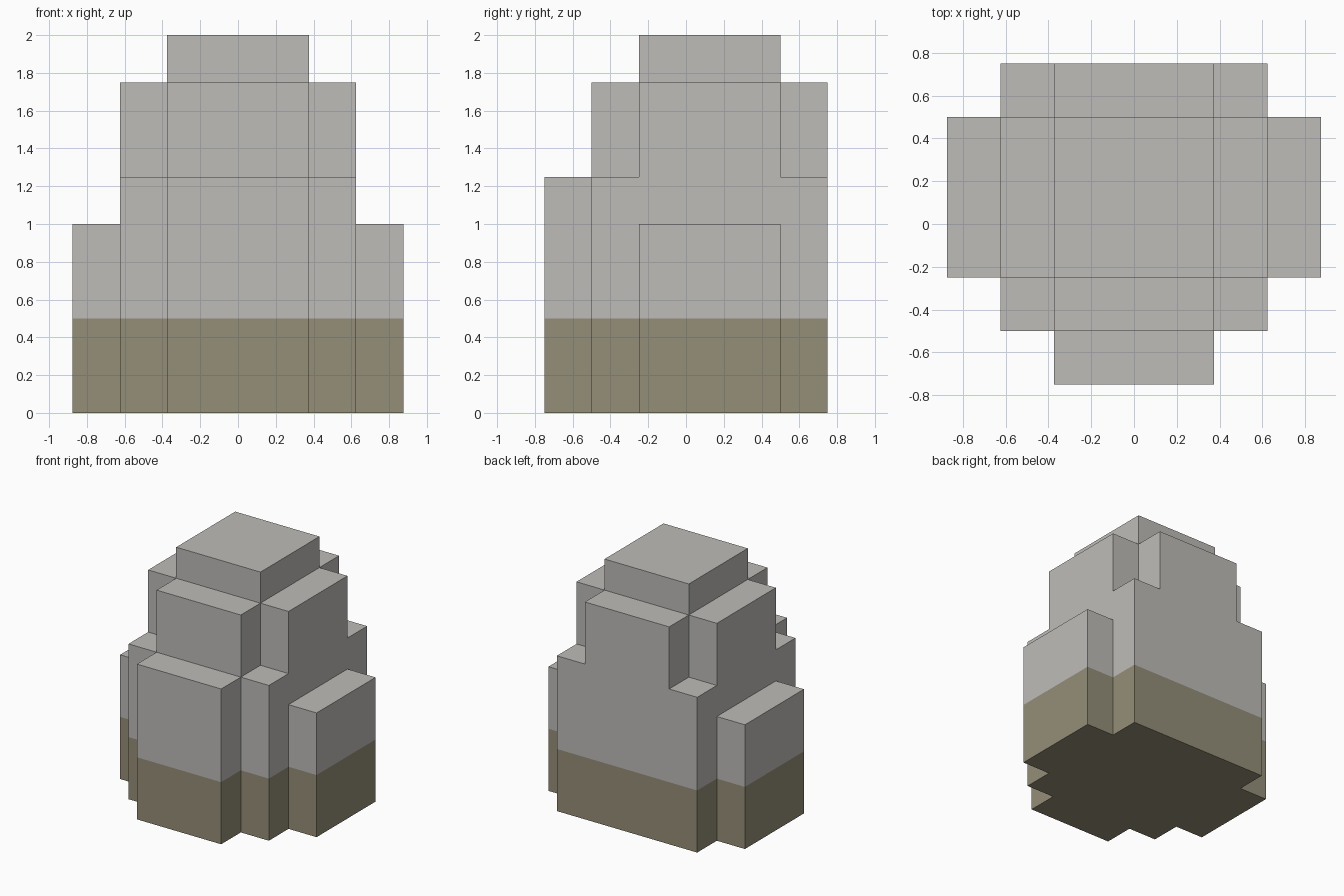
import bpy
import bmesh

cube = bpy.data.objects.get("Cube")
if cube:
    bpy.data.objects.remove(cube, do_unlink=True)


def make_material(name, rgb):
    mat = bpy.data.materials.new(name)
    mat.use_nodes = True
    color = (*rgb, 1.0)
    mat.diffuse_color = color
    bsdf = next(n for n in mat.node_tree.nodes if n.type == 'BSDF_PRINCIPLED')
    bsdf.inputs["Base Color"].default_value = color
    bsdf.inputs["Roughness"].default_value = 0.9
    return mat


# Grid of the stepped rock: cell edges, and top height of every cell (rows run front to back)
XS = [-0.875, -0.625, -0.375, 0.375, 0.625, 0.875]
YS = [-0.75, -0.5, -0.25, 0.5, 0.75]
ZS = [0, 0.5, 1.0, 1.25, 1.75, 2.0]
HALF_ROWS = [(0, 0, 1.25), (0, 1.25, 1.75), (1.0, 1.75, 2.0), (0, 1.25, 1.75)]
HEIGHTS = [row + row[1::-1] for row in HALF_ROWS]      # mirror left to right
BAND_TOP = 0.5


def solid(i, j, k):
    inside = 0 <= i < len(XS) - 1 and 0 <= j < len(YS) - 1 and 0 <= k < len(ZS) - 1
    return inside and ZS[k + 1] <= HEIGHTS[j][i]


bm = bmesh.new()
corners = {}


def corner(i, j, k):
    if (i, j, k) not in corners:
        corners[i, j, k] = bm.verts.new((XS[i], YS[j], ZS[k]))
    return corners[i, j, k]


# Outer skin only: one quad wherever a solid block meets open air
for i in range(len(XS) - 1):
    for j in range(len(YS) - 1):
        for k in range(len(ZS) - 1):
            if not solid(i, j, k):
                continue
            for axis in range(3):
                for side in (0, 1):
                    near = [i, j, k]
                    near[axis] += 2 * side - 1
                    if solid(*near):
                        continue
                    ring = []
                    for a, b in ((0, 0), (1, 0), (1, 1), (0, 1)):
                        p = [i, j, k]
                        p[axis] += side
                        p[(axis + 1) % 3] += a
                        p[(axis + 2) % 3] += b
                        ring.append(corner(*p))
                    face = bm.faces.new(ring if side else ring[::-1])
                    # Mossy band below, bare stone above
                    face.material_index = int(ZS[k + 1] > BAND_TOP)

# Merge coplanar quads into clean flat faces, keeping the colour boundary
bmesh.ops.dissolve_limit(bm, angle_limit=0.01, verts=bm.verts[:],
                         edges=bm.edges[:], delimit={'MATERIAL'})

mesh = bpy.data.meshes.new("stepped_rock")
bm.to_mesh(mesh)
bm.free()
mesh.materials.append(make_material("olive brown base", (0.300, 0.271, 0.188)))
mesh.materials.append(make_material("light grey stone", (0.515, 0.503, 0.479)))
rock = bpy.data.objects.new("stepped_rock", mesh)
bpy.context.scene.collection.objects.link(rock)
